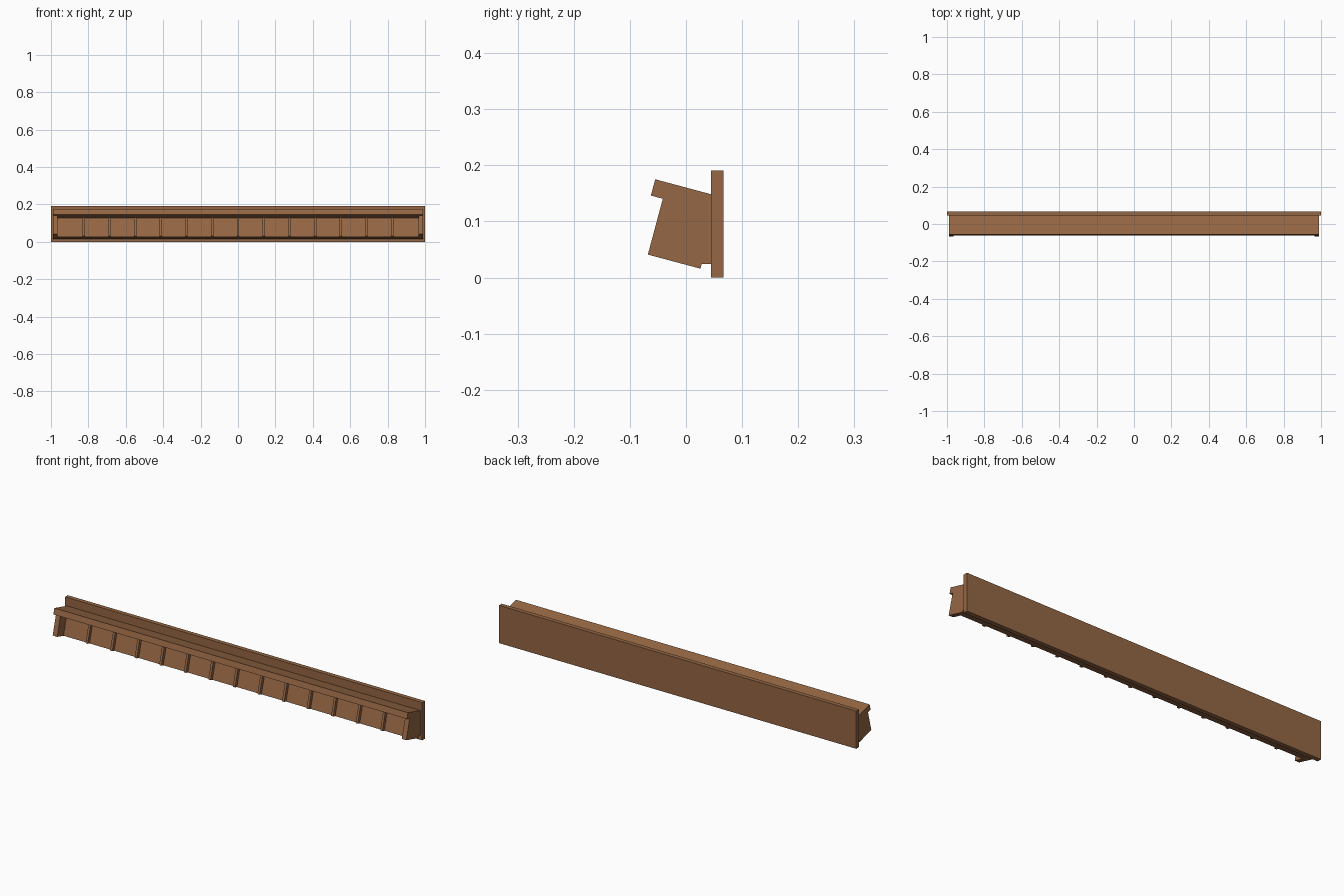
import bpy, bmesh, math

if "Cube" in bpy.data.objects:
    bpy.data.objects.remove(bpy.data.objects["Cube"])

wood = bpy.data.materials.new("brown_wood")
wood.diffuse_color = (0.30, 0.135, 0.058, 1)
wood.use_nodes = True
wood.node_tree.nodes["Principled BSDF"].inputs["Base Color"].default_value = wood.diffuse_color

TILT = math.radians(15)
C, S = math.cos(TILT), math.sin(TILT)


def tilted(a, b):
    """Tilted shelf coordinates (depth a, height b) to (y, z)."""
    return (-0.068 + a * C + b * S, 0.041 - a * S + b * C)


def tilted_rect(a0, a1, b0, b1):
    return [tilted(a0, b0), tilted(a1, b0), tilted(a1, b1), tilted(a0, b1)]


def extrude(name, profile, x0, x1):
    """Extrude a (y, z) profile along x."""
    bm = bmesh.new()
    face = bm.faces.new([bm.verts.new((x0, y, z)) for y, z in profile])
    res = bmesh.ops.extrude_face_region(bm, geom=[face])
    verts = [v for v in res["geom"] if isinstance(v, bmesh.types.BMVert)]
    bmesh.ops.translate(bm, verts=verts, vec=(x1 - x0, 0, 0))
    bmesh.ops.recalc_face_normals(bm, faces=bm.faces[:])
    mesh = bpy.data.meshes.new(name)
    bm.to_mesh(mesh)
    bm.free()
    mesh.materials.append(wood)
    obj = bpy.data.objects.new(name, mesh)
    bpy.context.collection.objects.link(obj)
    return obj


# upright back board
extrude("back_board", [(0.045, 0), (0.067, 0), (0.067, 0.191), (0.045, 0.191)], -1, 1)

# sloping top plate with front lip, butted into the back board
top = [tilted(-0.022, 0.103), tilted(0.0945, 0.103), tilted(0.0865, 0.133), tilted(-0.022, 0.133)]
extrude("top_plate", top, -0.99, 0.99)

# recessed tilted panel and the filler behind it
extrude("recessed_panel", tilted_rect(0.053, 0.097, 0, 0.103), -0.975, 0.975)
extrude("rear_filler", [(0.022, 0.024), (0.05, 0.024), (0.05, 0.13), (0.045, 0.13)], -0.99, 0.99)

# end brackets
for side, x in (("left", -0.9775), ("right", 0.9775)):
    extrude("end_bracket_" + side, tilted_rect(0, 0.097, 0, 0.103), x - 0.0125, x + 0.0125)

# evenly spaced ribs on the panel
for i in range(-6, 7):
    x = i * 0.1375
    extrude("rib_%02d" % (i + 7), tilted_rect(0.037, 0.055, 0, 0.103), x - 0.006, x + 0.006)
